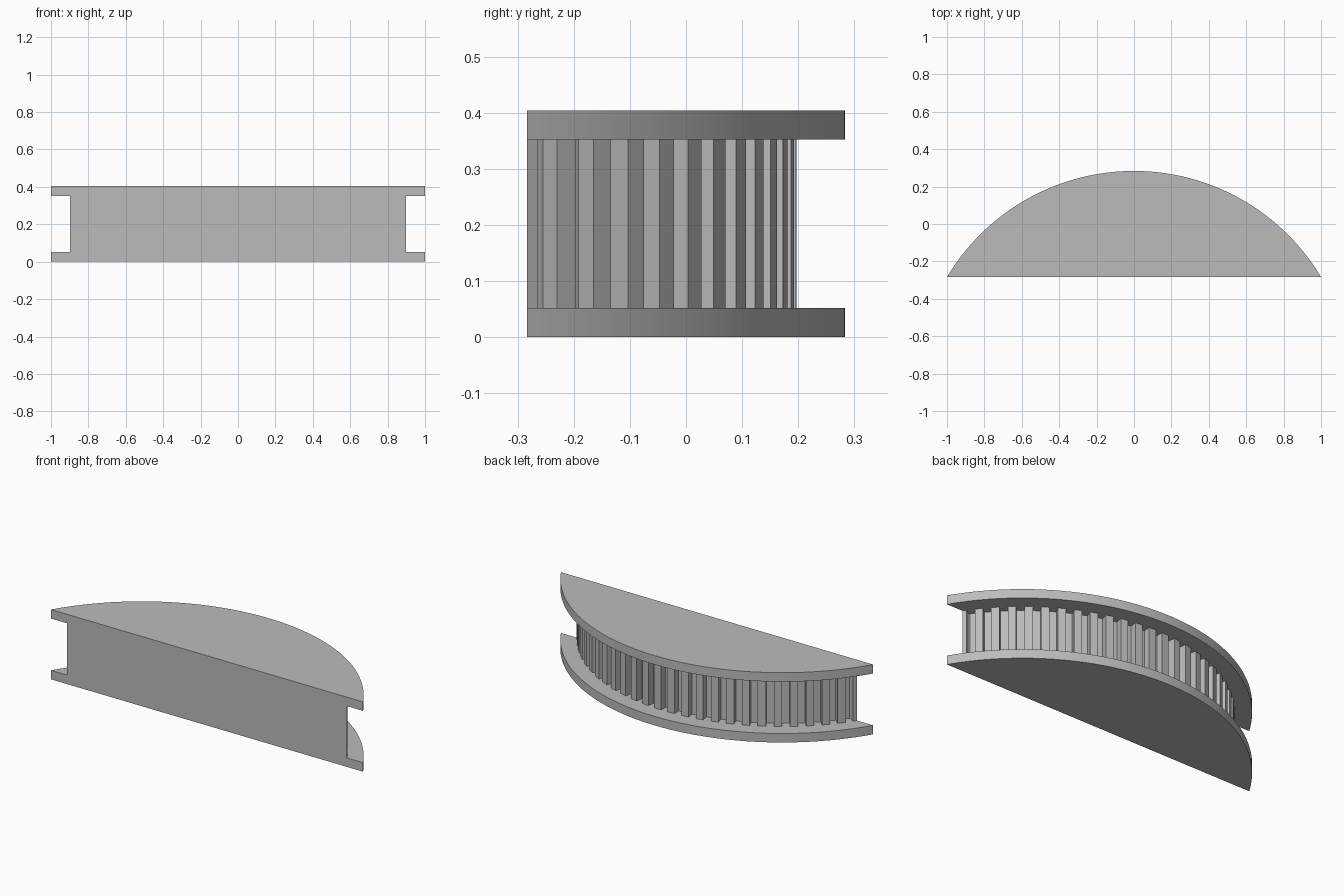
import bpy
import bmesh
import math

cube = bpy.data.objects.get("Cube")
if cube:
    bpy.data.objects.remove(cube, do_unlink=True)

FRONT_Y = -0.2835          # flat cut face
RIM_R = 1.165              # flange radius
CENTRE_Y = -FRONT_Y - RIM_R
TIP_R, ROOT_R = 1.079, 1.038
PITCH = math.radians(4.5)  # eighty teeth on the full circle
HEIGHT, PLATE = 0.404, 0.052

grey = bpy.data.materials.new("plain_grey")
grey.use_nodes = True
colour = (0.5, 0.5, 0.5, 1)
grey.diffuse_color = colour
grey.node_tree.nodes["Principled BSDF"].inputs["Base Color"].default_value = colour


def polar(radius, angle):
    """Point on a circle, with the angle measured from the back (+y)."""
    return radius * math.sin(angle), CENTRE_Y + radius * math.cos(angle)


def extrude_profile(name, points, z0, z1, caps=True):
    """Upright prism over a profile, cut flat along the front."""
    bm = bmesh.new()
    face = bm.faces.new([bm.verts.new((x, y, z0)) for x, y in points])
    result = bmesh.ops.extrude_face_region(bm, geom=[face], use_keep_orig=True)
    top = [v for v in result["geom"] if isinstance(v, bmesh.types.BMVert)]
    bmesh.ops.translate(bm, verts=top, vec=(0, 0, z1 - z0))
    bmesh.ops.recalc_face_normals(bm, faces=bm.faces)
    if not caps:
        ends = [f for f in bm.faces if abs(f.normal.z) > 0.9]
        bmesh.ops.delete(bm, geom=ends, context="FACES_ONLY")
    mesh = bpy.data.meshes.new(name)
    bm.to_mesh(mesh)
    bm.free()
    mesh.materials.append(grey)
    obj = bpy.data.objects.new(name, mesh)
    bpy.context.collection.objects.link(obj)
    return obj


# Flanges: circular segments with a smooth rim
half = math.acos((FRONT_Y - CENTRE_Y) / RIM_R)
STEPS = 96
rim = [polar(RIM_R, half * (2 * i / STEPS - 1)) for i in range(STEPS + 1)]
flanges = [extrude_profile("lower_flange", rim, 0, PLATE),
           extrude_profile("upper_flange", rim, HEIGHT - PLATE, HEIGHT)]

# Toothed core: square teeth with a gap centred at the back
outline = []
for k in range(-13, 13):
    middle = (k + 0.5) * PITCH
    for radius, offset in ((ROOT_R, -0.25), (TIP_R, -0.25), (TIP_R, 0.25), (ROOT_R, 0.25)):
        outline.append(polar(radius, middle + offset * PITCH))

# Trim the outline where it crosses the flat front
core = []
for a, b in zip(outline, outline[1:]):
    if a[1] >= FRONT_Y:
        core.append(a)
    if (a[1] - FRONT_Y) * (b[1] - FRONT_Y) < 0:
        t = (FRONT_Y - a[1]) / (b[1] - a[1])
        core.append((a[0] + t * (b[0] - a[0]), FRONT_Y))
extrude_profile("toothed_core", core, PLATE, HEIGHT - PLATE, caps=False)

# Smooth shading on the rims only
bpy.ops.object.select_all(action="DESELECT")
for obj in flanges:
    obj.select_set(True)
bpy.context.view_layer.objects.active = flanges[0]
bpy.ops.object.shade_smooth_by_angle(angle=math.radians(30))
